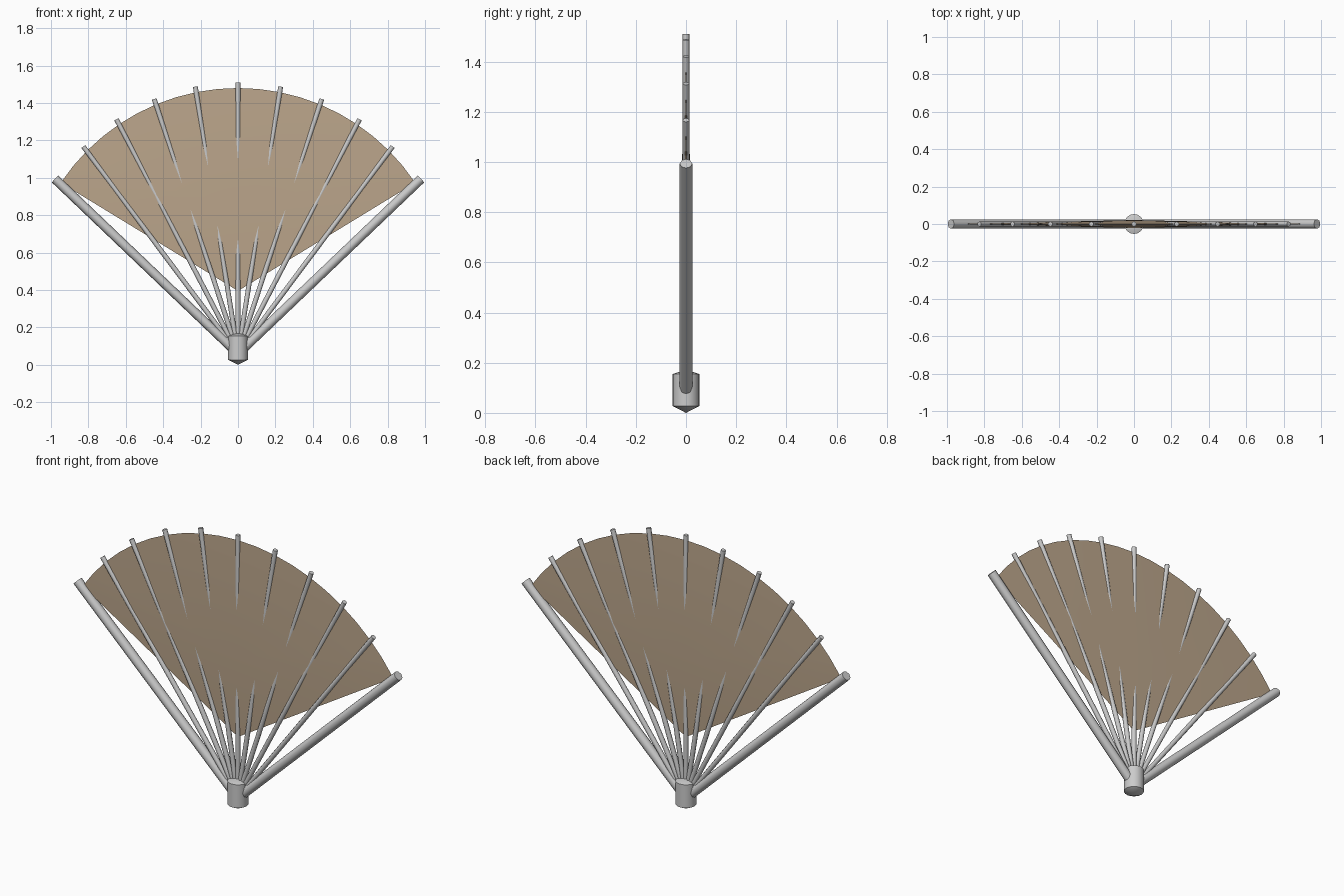
import bpy, bmesh
from math import sin, cos, radians
from mathutils import Vector

if "Cube" in bpy.data.objects:
    bpy.data.objects.remove(bpy.data.objects["Cube"])

CENTRE_Z = 0.34          # centre of the tip arc
STEP = radians(11.25)    # spacing of the ribs along the arc
PIVOT = Vector((0, 0, 0.06))


def arc_point(k, radius):
    a = k * STEP
    return Vector((radius * sin(a), 0, CENTRE_Z + radius * cos(a)))


def finish(name, bm):
    bmesh.ops.recalc_face_normals(bm, faces=bm.faces)
    mesh = bpy.data.meshes.new(name)
    bm.to_mesh(mesh)
    bm.free()
    obj = bpy.data.objects.new(name, mesh)
    bpy.context.collection.objects.link(obj)
    bpy.ops.object.select_all(action='DESELECT')
    obj.select_set(True)
    bpy.context.view_layer.objects.active = obj
    bpy.ops.object.shade_smooth_by_angle(angle=radians(46))
    return obj


def rod(name, start, end, r1, r2, sides=8):
    bm = bmesh.new()
    axis = end - start
    bmesh.ops.create_cone(bm, cap_ends=True, segments=sides, radius1=r1,
                          radius2=r2, depth=axis.length)
    rot = axis.to_track_quat('Z', 'Y').to_matrix().to_4x4()
    bm.transform(rot)
    bmesh.ops.translate(bm, verts=bm.verts, vec=(start + end) / 2)
    return finish(name, bm)


# Hub: short cylinder with shallow conical ends
bm = bmesh.new()
profile = [(0, 0.003), (0.053, 0.03), (0.053, 0.158), (0, 0.175)]
verts = [bm.verts.new((r, 0, z)) for r, z in profile]
edges = [bm.edges.new(p) for p in zip(verts, verts[1:])]
bmesh.ops.spin(bm, geom=verts + edges, cent=(0, 0, 0), axis=(0, 0, 1),
               angle=radians(360), steps=16, use_duplicate=False)
bmesh.ops.remove_doubles(bm, verts=bm.verts, dist=0.001)
bmesh.ops.translate(bm, verts=bm.verts, vec=(0, 0, -0.003))
finish("hub", bm)

# Slim inner ribs
for k in range(-4, 5):
    rod(f"rib_{k + 5}", PIVOT, arc_point(k, 1.17), 0.013, 0.013)

# Thick outer guards
for side, k in (("left", -5), ("right", 5)):
    rod(f"guard_{side}", PIVOT, arc_point(k, 1.177), 0.025, 0.025)

# Leaf: thin sheet swelling to the middle so the ribs sink into it
bm = bmesh.new()
rim = [bm.verts.new(arc_point(k / 2, 1.14)) for k in range(-10, 11)]
rim.append(bm.verts.new((0, 0, 0.395)))
for y in (-0.021, 0.021):
    peak = bm.verts.new((0, y, 0.85))
    for a, b in zip(rim, rim[1:] + rim[:1]):
        bm.faces.new((a, b, peak))
leaf = finish("leaf", bm)
mat = bpy.data.materials.new("tan_cloth")
mat.diffuse_color = (0.5, 0.38, 0.26, 1)
mat.use_nodes = True
mat.node_tree.nodes["Principled BSDF"].inputs["Base Color"].default_value = mat.diffuse_color
leaf.data.materials.append(mat)
